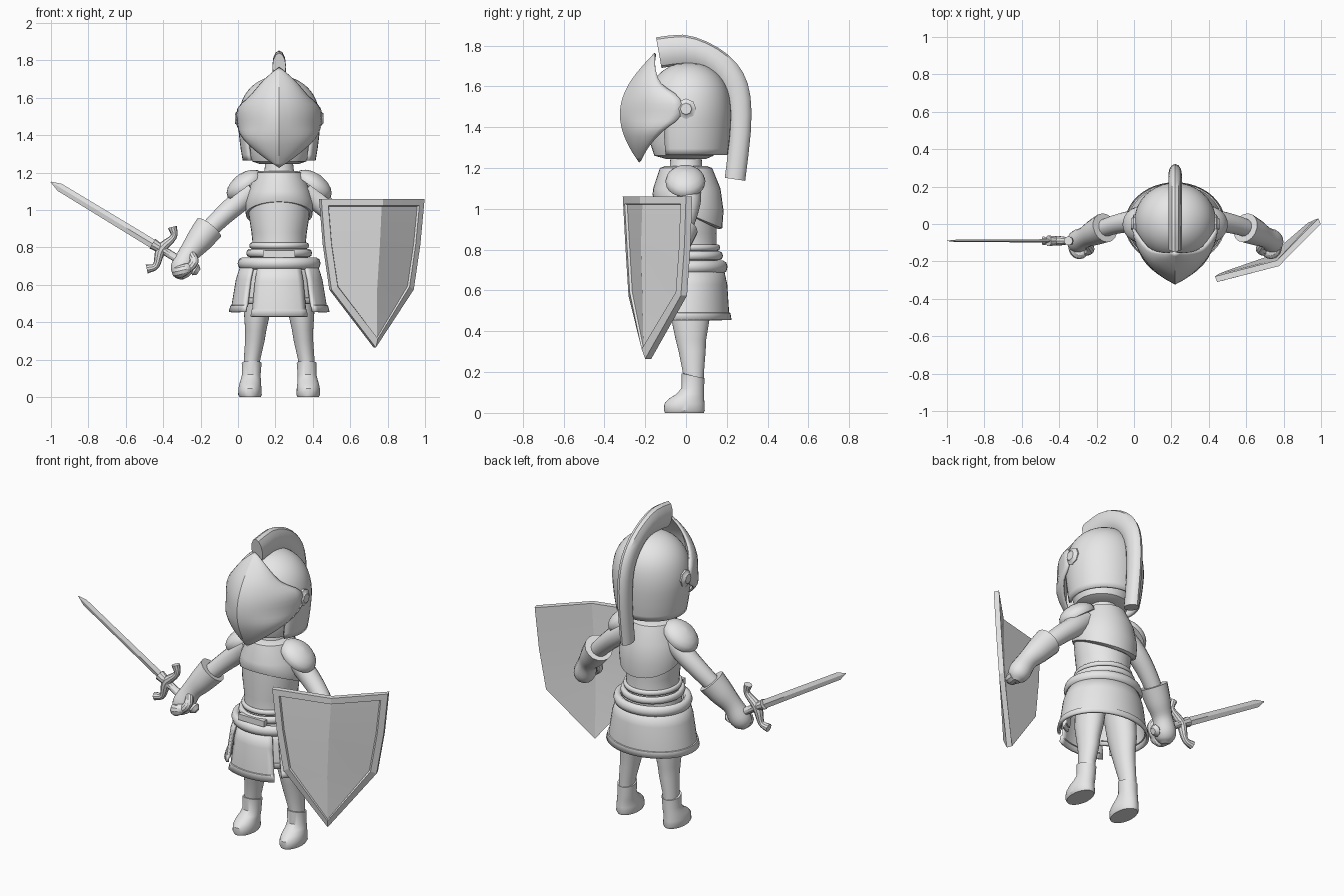
import bpy, bmesh, math
from mathutils import Vector

cube = bpy.data.objects.get("Cube")
if cube:
    bpy.data.objects.remove(cube, do_unlink=True)

BODY = Vector((0.22, 0, 0))          # the figure stands off centre

GREY = (0.8, 0.8, 0.8, 1)
mat = bpy.data.materials.new("plain grey")
mat.use_nodes = True
mat.diffuse_color = GREY
mat.node_tree.nodes["Principled BSDF"].inputs["Base Color"].default_value = GREY


def finish(name, bm, loc=BODY, mirror=False, thick=0, angle=35):
    bmesh.ops.remove_doubles(bm, verts=bm.verts[:], dist=0.0005)
    bmesh.ops.recalc_face_normals(bm, faces=bm.faces[:])
    me = bpy.data.meshes.new(name)
    bm.to_mesh(me)
    bm.free()
    ob = bpy.data.objects.new(name, me)
    bpy.context.collection.objects.link(ob)
    ob.location = loc
    me.materials.append(mat)
    bpy.ops.object.select_all(action='DESELECT')
    ob.select_set(True)
    bpy.context.view_layer.objects.active = ob
    bpy.ops.object.shade_smooth_by_angle(angle=math.radians(angle))
    if thick:
        mod = ob.modifiers.new("thickness", 'SOLIDIFY')
        mod.thickness, mod.offset = thick, 0
    if mirror:
        ob.modifiers.new("mirror", 'MIRROR')
    return ob


def loft(sections, closed=True, caps=True):
    """Skin a row of point lists with quads."""
    bm = bmesh.new()
    rows = [[bm.verts.new(p) for p in s] for s in sections]
    n = len(rows[0])
    for a, b in zip(rows, rows[1:]):
        for i in range(n if closed else n - 1):
            j = (i + 1) % n
            bm.faces.new((a[i], a[j], b[j], b[i]))
    if closed and caps:
        bm.faces.new(rows[0])
        bm.faces.new(rows[-1])
    return bm


def turn(n):
    return [(math.cos(math.tau * k / n), math.sin(math.tau * k / n)) for k in range(n)]


def ring(z, rx, ry, cx=0, cy=0, tilt=0, n=32):
    return [(cx + rx * c, cy + ry * s, z - tilt * s) for c, s in turn(n)]


def spline(pts, steps=4):
    """Catmull-Rom curve through the points."""
    p = [Vector(q) for q in pts]
    p = [2 * p[0] - p[1]] + p + [2 * p[-1] - p[-2]]
    out = []
    for a, b, c, d in zip(p, p[1:], p[2:], p[3:]):
        for t in [k / steps for k in range(steps)]:
            out.append(0.5 * (2 * b + (c - a) * t + (2 * a - 5 * b + 4 * c - d) * t * t
                              + (3 * b - a - 3 * c + d) * t ** 3))
    return out + [p[-2]]


def tube(pts, radii, n=16, steps=4, hint=(0, 1, 0)):
    """Round tube of varying radius along a path."""
    path = spline(pts, steps)
    rad = [v.x for v in spline([(r, 0, 0) for r in radii], steps)]
    sections = []
    for i, p in enumerate(path):
        t = (path[min(i + 1, len(path) - 1)] - path[max(i - 1, 0)]).normalized()
        u = t.cross(Vector(hint)).normalized()
        v = u.cross(t)
        sections.append([p + rad[i] * (u * c + v * s) for c, s in turn(n)])
    return loft(sections)


# Head and helmet
finish("head", loft([ring(1.245, .10, .10), ring(1.26, .145, .145, cy=-.01), ring(1.32, .165, .165, cy=-.01),
                     ring(1.45, .175, .165), ring(1.6, .14, .13)]))
finish("neck", loft([ring(1.16, .1, .09), ring(1.2, .08, .08), ring(1.27, .072, .075)]))

profile = spline([(1.265, .188, .185), (1.36, .203, .197), (1.48, .212, .202), (1.58, .193, .186),
                  (1.65, .148, .144), (1.695, .08, .08), (1.71, .004, .004)], 3)
bm = loft([ring(z, rx, ry, cy=.012, n=40) for z, rx, ry in profile])
opening = [f for f in bm.faces if f.calc_center_median().z < 1.5
           and (f.calc_center_median().y < -.1 or len(f.verts) > 4)]
bmesh.ops.delete(bm, geom=opening, context='FACES')
finish("helmet", bm, thick=.014)

# Visor: keeled shell between a centre ridge and a side edge
ridge = spline([(0, -.15, 1.76), (0, -.21, 1.695), (0, -.268, 1.62), (0, -.306, 1.54),
                (0, -.318, 1.46), (0, -.305, 1.38), (0, -.27, 1.3), (0, -.225, 1.23)], 3)
edge = spline([(0, -.15, 1.76), (.08, -.15, 1.69), (.15, -.12, 1.61), (.218, -.03, 1.54),
               (.218, -.03, 1.45), (.19, -.11, 1.385), (.11, -.18, 1.31), (0, -.225, 1.23)], 3)
rows = []
for c, e in zip(ridge, edge):
    mid = Vector((e.x * .93, e.y * .35 + c.y * .65, (c.z + e.z) / 2))
    half = [e * (1 - t) ** 2 + mid * 2 * t * (1 - t) + c * t * t for t in [k / 8 for k in range(9)]]
    rows.append(half + [Vector((-p.x, p.y, p.z)) for p in half[-2::-1]])
finish("visor", loft(rows, closed=False), thick=.012, angle=25)

# Hinge bosses beside the visor
finish("hinge_boss", loft([[(x, r * c, 1.49 + r * s) for c, s in turn(8)]
                           for x, r in ((.19, .05), (.222, .05), (.228, .034), (.236, .028))]), mirror=True)

# Crest from the brow to the nape
outer = spline([(0, -.147, 1.84), (0, -.015, 1.853), (0, .1, 1.82), (0, .206, 1.755),
                (0, .28, 1.667), (0, .316, 1.55), (0, .318, 1.38), (0, .29, 1.137)], 2)
inner = spline([(0, -.12, 1.69), (0, .0, 1.705), (0, .09, 1.685), (0, .155, 1.63),
                (0, .195, 1.56), (0, .21, 1.47), (0, .21, 1.33), (0, .19, 1.152)], 2)
finish("crest", loft([[(o + i) / 2 + (o - i) / 2 * c + Vector((.036 * s, 0, 0)) for c, s in turn(12)]
                      for o, i in zip(outer, inner)]))

# Torso
finish("breastplate", loft([ring(1.21, .09, .10), ring(1.2, .125, .128), ring(1.1, .168, .165, cy=.004),
                            ring(1.03, .184, .174, cy=.01, tilt=.04), ring(.975, .178, .168, cy=.01, tilt=.07),
                            ring(.97, .15, .15, cy=.01, tilt=.07)]))
finish("abdomen", loft([ring(1.05, .165, .15), ring(.97, .162, .152), ring(.88, .148, .15),
                        ring(.83, .143, .15), ring(.68, .165, .16)]))

# Belts and buckle
for name, z, rx, ry, r, h in (("upper_belt", .81, .148, .155, .012, .016),
                              ("middle_belt", .77, .16, .165, .016, .022),
                              ("lower_belt", .715, .198, .18, .024, .032)):
    outline = turn(8) + [(1, 0)]
    finish(name, loft([ring(z + h * s, rx + r * c, ry + r * c, n=40) for c, s in outline], caps=False), angle=60)

bm = bmesh.new()
bmesh.ops.create_cube(bm, size=1)
bmesh.ops.scale(bm, vec=(.17, .03, .035), verts=bm.verts[:])
bmesh.ops.translate(bm, vec=(0, -.175, .765), verts=bm.verts[:])
finish("buckle", bm)


# Skirt: curved panels, angles measured from the front
def panel(name, a0, a1, z1, inset=0, mirror=False):
    cols = max(4, int((a1 - a0) / 8))
    angles = [math.radians(a0 + (a1 - a0) * k / cols) for k in range(cols + 1)]
    rows = []
    for t, extra in ((0, 0), (.35, .008), (.88, 0), (.885, .006), (1, .006)):
        z = .72 + (z1 - .72) * t
        s = (.72 - z) / .27
        rx, ry = .195 + .063 * s + extra - inset, .175 + .036 * s + extra - inset
        rows.append([(rx * math.sin(a), -ry * math.cos(a), z) for a in angles])
    finish(name, loft(rows, closed=False), mirror=mirror, thick=.014)


panel("back_skirt", 43, 317, .455)
panel("front_flap", -34, 34, .43)
panel("side_strip", 29, 47, .5, inset=.018, mirror=True)

# Legs and boots
finish("leg", loft([ring(.6, .08, .1, .1, .02), ring(.45, .07, .092, .118, .022), ring(.36, .057, .075, .125, .024),
                    ring(.3, .052, .066, .13, .03), ring(.2, .044, .052, .145, .036),
                    ring(.12, .04, .05, .147, .036)]), mirror=True)
finish("boot", loft([ring(0, .056, .095, .155, -.008), ring(.012, .063, .1, .156, -.008),
                     ring(.045, .062, .098, .156, -.008), ring(.07, .058, .086, .155, .003),
                     ring(.092, .054, .068, .152, .021), ring(.12, .05, .056, .149, .033),
                     ring(.182, .053, .056, .147, .034, .012), ring(.182, .042, .046, .147, .034, .012)]), mirror=True)

# Arms, gauntlets and shoulder guards
finish("arm", tube([(.14, .01, 1.11), (.22, .015, 1.04), (.31, .0, .96), (.4, -.03, .87), (.45, -.05, .81)],
                   [.06, .058, .052, .046, .04]), mirror=True)
finish("gauntlet", tube([(.375, -.02, .905), (.43, -.045, .835), (.48, -.07, .77), (.515, -.09, .7),
                         (.527, -.102, .66), (.532, -.108, .635)], [.08, .07, .056, .062, .05, .022]), mirror=True)
finish("thumb", tube([(.47, -.1, .77), (.455, -.135, .725), (.48, -.15, .69), (.5, -.152, .675)],
                     [.022, .024, .021, .01], n=10), mirror=True)
finish("fingers", tube([(.54, -.1, .67), (.53, -.145, .67), (.5, -.155, .685), (.47, -.13, .7)],
                       [.035, .034, .03, .018], n=10, hint=(0, 0, 1)), mirror=True)

slope = math.radians(36)
co, si = math.cos(slope), math.sin(slope)
dome = [[(.185 + x * co + z * si, y, 1.135 - x * si + z * co)
         for x, y, z in ring(k * .062, .112 * s, .098 * s, cy=-.003, n=24)]
        for k, s in ((-.25, .97), (0, 1), (.35, .92), (.65, .73), (.88, .45), (1, .05))]
finish("shoulder_guard", loft(dome), mirror=True, angle=50)

# Sword, modelled along its own x axis
blade = loft([[(x, 0, -w), (x, t, 0), (x, 0, w), (x, -t, 0)] for x, w, t in
              ((.23, .025, .009), (.87, .022, .006), (.925, .002, .001))])
handle = tube([(0, 0, 0), (.02, 0, 0), (.04, 0, 0), (.22, 0, 0), (.29, 0, 0)],
              [.018, .034, .02, .022, .03], n=10, steps=1)
guard = tube([(.245, 0, -.132), (.212, 0, -.09), (.235, 0, 0), (.212, 0, .09), (.245, 0, .132)],
             [.024, .018, .027, .018, .024], n=10)
for name, bm, angle in (("sword_blade", blade, 10), ("sword_handle", handle, 35), ("sword_guard", guard, 35)):
    ob = finish(name, bm, loc=(-.21, -.09, .67), angle=angle)
    ob.rotation_euler = Vector((-.79, 0, .48)).to_track_quat('X', 'Z').to_euler()

# Shield: folded plate with a raised rim
bm = loft([[(.445, -.31, 1.06), (.775, -.225, 1.06), (.998, .0, 1.06)],
           [(.465, -.297, .815), (.765, -.232, .815), (.975, -.008, .815)],
           [(.5, -.282, .575), (.75, -.225, .575), (.94, -.025, .575)]], closed=False)
low = bm.verts[:][-3:]
tip = bm.verts.new((.737, -.2, .265))
for a, b in zip(low, low[1:]):
    bm.faces.new((a, b, tip))
front = bm.faces[:]
back = bmesh.ops.extrude_face_region(bm, geom=front, use_keep_orig=True)["geom"]
bmesh.ops.translate(bm, vec=(-.012, .03, 0), verts=[g for g in back if isinstance(g, bmesh.types.BMVert)])
bmesh.ops.recalc_face_normals(bm, faces=bm.faces[:])
bmesh.ops.inset_region(bm, faces=front, thickness=.036, use_even_offset=True)
bmesh.ops.inset_region(bm, faces=front, thickness=.004, depth=-.012, use_even_offset=True)
finish("shield", bm, loc=(0, 0, 0), angle=5)
